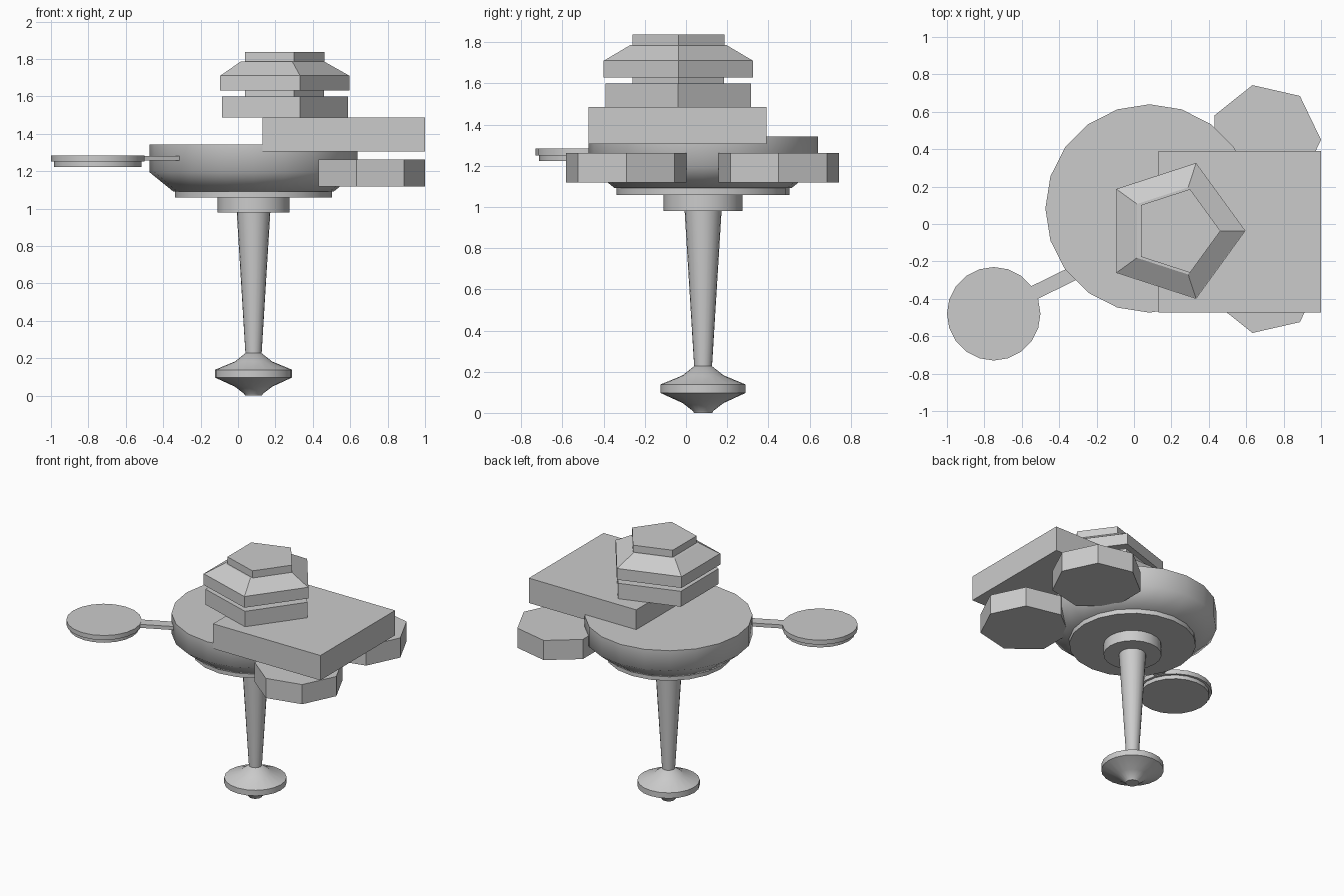
import bpy, bmesh
from math import cos, sin, pi, radians, atan2, hypot

if "Cube" in bpy.data.objects:
    bpy.data.objects.remove(bpy.data.objects["Cube"])


def finish(name, bm, smooth_angle=None):
    bmesh.ops.recalc_face_normals(bm, faces=bm.faces)
    mesh = bpy.data.meshes.new(name)
    bm.to_mesh(mesh)
    bm.free()
    obj = bpy.data.objects.new(name, mesh)
    bpy.context.collection.objects.link(obj)
    if smooth_angle:
        bpy.ops.object.select_all(action='DESELECT')
        bpy.context.view_layer.objects.active = obj
        obj.select_set(True)
        bpy.ops.object.shade_smooth_by_angle(angle=radians(smooth_angle))
    return obj


def lathe(name, x, y, profile, sides=20, smooth_angle=None):
    """Stack rings of (radius, z) around a vertical axis and cap both ends."""
    bm = bmesh.new()
    rings = [[bm.verts.new((x + r * cos(2 * pi * i / sides),
                            y + r * sin(2 * pi * i / sides), z))
              for i in range(sides)] for r, z in profile]
    for low, high in zip(rings, rings[1:]):
        for i in range(sides):
            j = (i + 1) % sides
            bm.faces.new((low[i], low[j], high[j], high[i]))
    bm.faces.new(rings[0])
    bm.faces.new(rings[-1])
    return finish(name, bm, smooth_angle)


def box(name, center, size, angle=0):
    bm = bmesh.new()
    bmesh.ops.create_cube(bm, size=1)
    bmesh.ops.scale(bm, vec=size, verts=bm.verts)
    obj = finish(name, bm)
    obj.location = center
    obj.rotation_euler.z = angle
    return obj


CX = CY = 0.083

# Foot and tapering stem
lathe("foot", CX, CY, [(0.045, 0), (0.05, 0.01), (0.1, 0.048), (0.207, 0.097),
                       (0.207, 0.138), (0.1, 0.182), (0.043, 0.227)],
      smooth_angle=55)
lathe("stem", CX, CY, [(0.043, 0.22), (0.09, 0.985)], smooth_angle=40)

# Collar, lower disc and main dish
lathe("collar", CX, CY, [(0.192, 0.98), (0.192, 1.06)], smooth_angle=40)
lathe("lower_disc", CX, CY, [(0.42, 1.058), (0.42, 1.094)], smooth_angle=40)
lathe("main_dish", CX, CY, [(0.43, 1.092), (0.557, 1.195), (0.557, 1.342)],
      smooth_angle=55)

# Landing pad on an arm
lathe("pad_top", -0.75, -0.48, [(0.25, 1.251), (0.25, 1.284)], smooth_angle=40)
lathe("pad_base", -0.75, -0.48, [(0.233, 1.223), (0.233, 1.253)], smooth_angle=40)
a, b = (-0.56, -0.38), (-0.26, -0.233)
box("pad_arm", ((a[0] + b[0]) / 2, (a[1] + b[1]) / 2, 1.269),
    (hypot(b[0] - a[0], b[1] - a[1]), 0.076, 0.026),
    atan2(b[1] - a[1], b[0] - a[0]))

# Square deck slab
box("deck_slab", (0.565, -0.042, 1.396), (0.87, 0.865, 0.182))

# Seven-sided pods under the deck
for side, y in (("back", 0.45), ("front", -0.29)):
    lathe(side + "_pod", 0.70, y, [(0.30, 1.119), (0.30, 1.263)], sides=7)

# Five-sided tower
lathe("tower_base", 0.216, -0.038, [(0.372, 1.487), (0.372, 1.6)], sides=5)
lathe("tower_neck", 0.227, -0.037, [(0.234, 1.59), (0.234, 1.64)], sides=5)
lathe("tower_roof", 0.214, -0.037, [(0.382, 1.63), (0.382, 1.712)], sides=5)
lathe("tower_roof_slope", 0.214, -0.037, [(0.382, 1.71), (0.245, 1.787)], sides=5)
lathe("tower_cap", 0.227, -0.037, [(0.235, 1.78), (0.235, 1.838)], sides=5)
